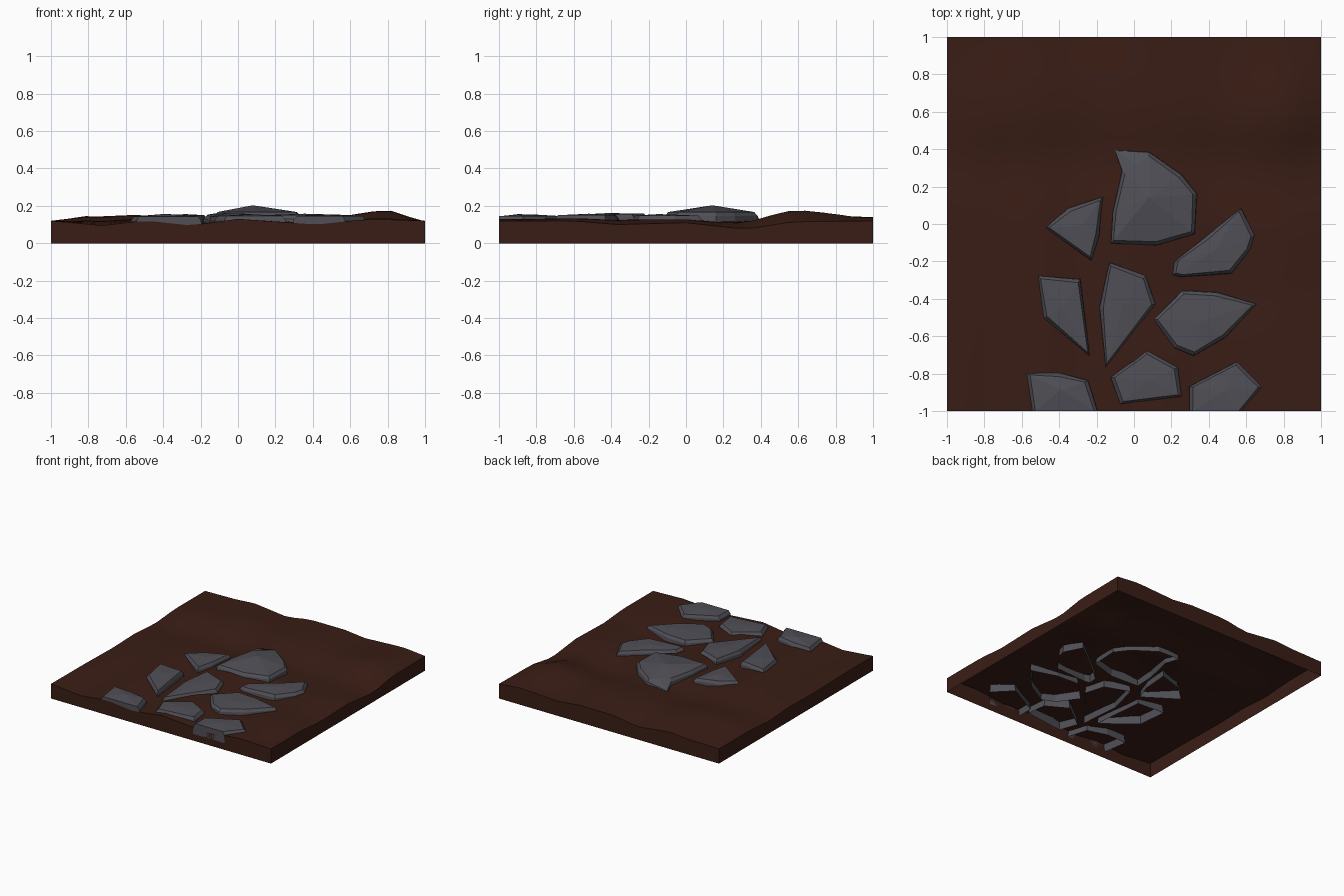
import bpy, bmesh, math
from mathutils import Vector

if "Cube" in bpy.data.objects:
    bpy.data.objects.remove(bpy.data.objects["Cube"])


def material(name, rgb):
    m = bpy.data.materials.new(name)
    m.diffuse_color = (*rgb, 1)
    m.use_nodes = True
    m.node_tree.nodes["Principled BSDF"].inputs["Base Color"].default_value = m.diffuse_color
    return m


soil = material("soil", (0.042, 0.0125, 0.0075))
slate = material("slate", (0.078, 0.078, 0.093))


def finish(name, bm, mat):
    mesh = bpy.data.meshes.new(name)
    bm.to_mesh(mesh)
    bm.free()
    mesh.materials.append(mat)
    ob = bpy.data.objects.new(name, mesh)
    bpy.context.collection.objects.link(ob)
    return ob


def sample(profile, t):
    for (a, za), (b, zb) in zip(profile, profile[1:]):
        if t <= b:
            return za + (zb - za) * (t - a) / (b - a)
    return profile[-1][1]


# Height profiles along the four edges of the ground
front = [(-1, .12), (-.72, .095), (-.5, .122), (-.25, .095), (0, .13), (.42, .1), (.7, .13), (1, .12)]
back = [(-1, .12), (-.73, .125), (-.55, .138), (-.25, .105), (-.05, .14), (.29, .14), (.44, .12), (.8, .138), (1, .12)]
left = [(-1, .12), (-.6, .118), (-.2, .11), (.1, .118), (.35, .1), (.6, .12), (1, .12)]
right = [(-1, .12), (-.6, .12), (-.37, .1), (0, .11), (.32, .075), (.57, .115), (1, .12)]

# Low swells inside the tile: x, y, height, sharpness
swells = [(.8, .57, .046, 14), (-.8, .57, .026, 14), (-.3, .7, .02, 12), (.25, .65, .012, 12),
          (.1, .08, .02, 8), (-.3, -.3, .01, 8), (-.8, -.2, .018, 10), (.8, -.3, .012, 10)]


def ground_z(x, y):
    u, v = (x + 1) / 2, (y + 1) / 2
    edges = (sample(front, x) * (1 - v) + sample(back, x) * v
             + sample(left, y) * (1 - u) + sample(right, y) * u - .12)
    fade = min(1, 6 * (1 - abs(x))) * min(1, 6 * (1 - abs(y)))
    bumps = sum(h * math.exp(-k * ((x - a) ** 2 + (y - b) ** 2)) for a, b, h, k in swells)
    return edges + fade * bumps


# Ground: rippled sheet with straight skirts, open underneath
bm = bmesh.new()
bmesh.ops.create_grid(bm, x_segments=22, y_segments=22, size=1)
for v in bm.verts:
    v.co.z = ground_z(v.co.x, v.co.y)
rim = [e for e in bm.edges if e.is_boundary]
for v in bmesh.ops.extrude_edge_only(bm, edges=rim)["geom"]:
    if isinstance(v, bmesh.types.BMVert):
        v.co.z = 0
bmesh.ops.recalc_face_normals(bm, faces=bm.faces)
if max(bm.faces, key=lambda f: f.calc_center_median().z).normal.z < 0:
    bmesh.ops.reverse_faces(bm, faces=bm.faces)
ground = finish("ground", bm, soil)
bpy.context.view_layer.objects.active = ground
ground.select_set(True)
bpy.ops.object.shade_smooth_by_angle(angle=math.radians(40))


def stone(name, outline, top, rise=.008, tilt=(0, 0), flap=None):
    """Open-bottomed slab: sloped sides, chamfered rim and a faceted top.
    The flap corner, if any, slopes down from the top as a separate facet."""
    pts = [Vector(p) for p in outline]
    n = len(pts)
    c = sum(pts, Vector((0, 0))) / n
    bm = bmesh.new()
    rings = []
    for inset, drop in ((-.012, .09), (-.003, .02), (.016, 0)):
        ring = []
        for i, p in enumerate(pts):
            d = p - c
            q = p - d.normalized() * inset
            if i == flap:
                if drop == 0:
                    q = (pts[i - 1] + pts[(i + 1) % n]) / 2 - d.normalized() * inset
                elif drop < .05:
                    drop_here = .045
            if p.y <= -1:
                q.y = -1            # stones cut off at the tile edge
            z = top - (.045 if i == flap and drop == .02 else drop) + tilt[0] * d.x + tilt[1] * d.y
            ring.append(bm.verts.new((q.x, q.y, z)))
        rings.append(ring)
    for a, b in zip(rings, rings[1:]):
        for i in range(n):
            j = (i + 1) % n
            bm.faces.new((a[i], a[j], b[j], b[i]))
    peak = bm.verts.new((c.x, c.y, top + rise))
    for i in range(n):
        bm.faces.new((rings[-1][i], rings[-1][(i + 1) % n], peak))
    bmesh.ops.recalc_face_normals(bm, faces=bm.faces)
    if peak.link_faces[0].normal.z < 0:
        bmesh.ops.reverse_faces(bm, faces=bm.faces)
    finish(name, bm, slate)


# Paving stones
stone("large_stone", [(-.1, .39), (.08, .38), (.25, .26), (.33, .16), (.32, -.05),
                      (.12, -.11), (-.12, -.1), (-.11, .06), (-.06, .28)], .167, .036, flap=0)
stone("wedge_stone", [(-.47, -.02), (-.35, .08), (-.17, .14), (-.19, -.06), (-.23, -.19)], .148, tilt=(.02, 0))
stone("right_stone", [(.57, .08), (.64, -.06), (.62, -.13), (.52, -.26), (.25, -.28),
                      (.21, -.27), (.22, -.2), (.4, -.06)], .148)
stone("left_stone", [(-.51, -.28), (-.29, -.3), (-.24, -.7), (-.48, -.5)], .148, tilt=(.02, .02))
stone("centre_stone", [(-.13, -.21), (.06, -.28), (.11, -.43), (-.15, -.76), (-.18, -.45)], .153, tilt=(0, .03))
stone("broad_stone", [(.26, -.36), (.44, -.37), (.65, -.43), (.49, -.6), (.32, -.7),
                      (.22, -.66), (.11, -.51)], .15)
stone("front_stone", [(.07, -.68), (.23, -.77), (.25, -.92), (-.07, -.96), (-.12, -.82)], .147)
stone("front_left_stone", [(-.57, -.8), (-.4, -.8), (-.25, -.84), (-.2, -1), (-.54, -1)], .143, .014)
stone("front_right_stone", [(.55, -.74), (.68, -.87), (.57, -1), (.3, -1), (.3, -.87)], .145)
